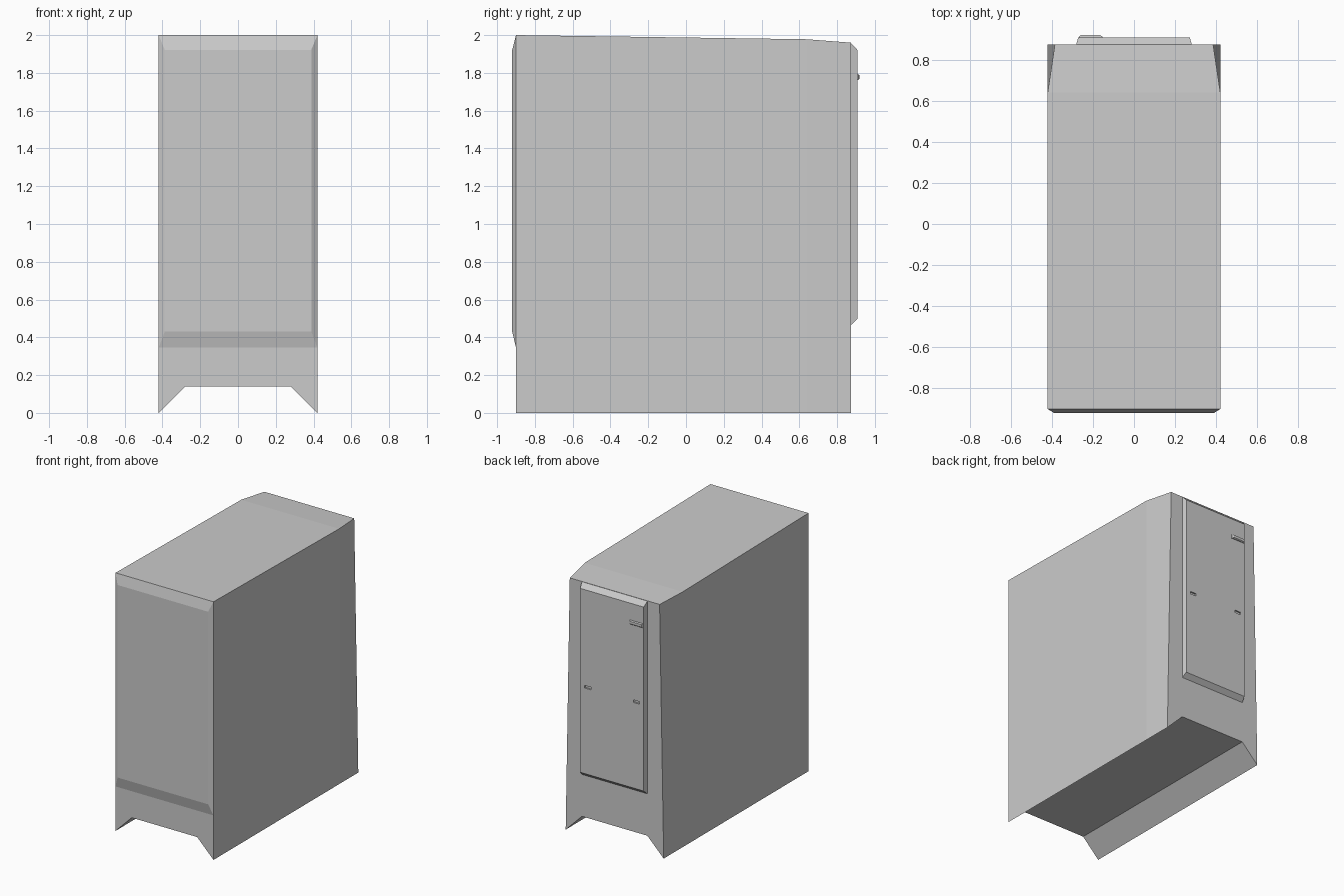
import bpy, bmesh

if "Cube" in bpy.data.objects:
    bpy.data.objects.remove(bpy.data.objects["Cube"])


def loft(name, sections):
    """Skin matching (y, [(x, z), ...]) sections into a closed solid."""
    bm = bmesh.new()
    rings = [[bm.verts.new((x, y, z)) for x, z in pts] for y, pts in sections]
    n = len(rings[0])
    for a, b in zip(rings, rings[1:]):
        for i in range(n):
            j = (i + 1) % n
            bm.faces.new((a[i], a[j], b[j], b[i]))
    bm.faces.new(rings[0][::-1])
    bm.faces.new(rings[-1])
    bmesh.ops.recalc_face_normals(bm, faces=bm.faces[:])
    mesh = bpy.data.meshes.new(name)
    bm.to_mesh(mesh)
    bm.free()
    obj = bpy.data.objects.new(name, mesh)
    bpy.context.collection.objects.link(obj)
    return obj


def rect(x0, x1, z0, z1):
    return [(x0, z0), (x1, z0), (x1, z1), (x0, z1)]


def shell(top_x, top_z):
    # cross-section with the raised, splayed underside
    return [(-.42, 0), (-.28, .14), (.28, .14), (.42, 0),
            (top_x, top_z), (-top_x, top_z)]


# Main case: the top slopes back, the rear end narrows towards the top
loft("case_body", [(-.90, shell(.42, 2.0)),
                   (.64, shell(.42, 1.978)),
                   (.873, shell(.385, 1.96))])

# Bevelled front panel
loft("front_panel", [(-.90, rect(-.42, .42, .345, 2.0)),
                     (-.92, rect(-.388, .388, .43, 1.922))])

# Bevelled rear door
door = loft("rear_door", [(.873, rect(-.281, .281, .465, 1.958)),
                          (.907, rect(-.272, .272, .497, 1.922))])

# Two small recessed latches in the door
for i, x in enumerate((-.21, .207)):
    cutter = loft(f"latch_cutter_{i}", [(.895, rect(x - .027, x + .027, 1.16, 1.18)),
                                        (.93, rect(x - .027, x + .027, 1.16, 1.18))])
    cutter.hide_render = True
    cutter.hide_set(True)
    mod = door.modifiers.new(f"latch_{i}", 'BOOLEAN')
    mod.operation = 'DIFFERENCE'
    mod.solver = 'EXACT'
    mod.object = cutter

# Door handle
loft("door_handle", [(.905, rect(-.268, -.153, 1.762, 1.792)),
                     (.912, rect(-.268, -.153, 1.762, 1.792)),
                     (.919, rect(-.26, -.165, 1.768, 1.788))])
